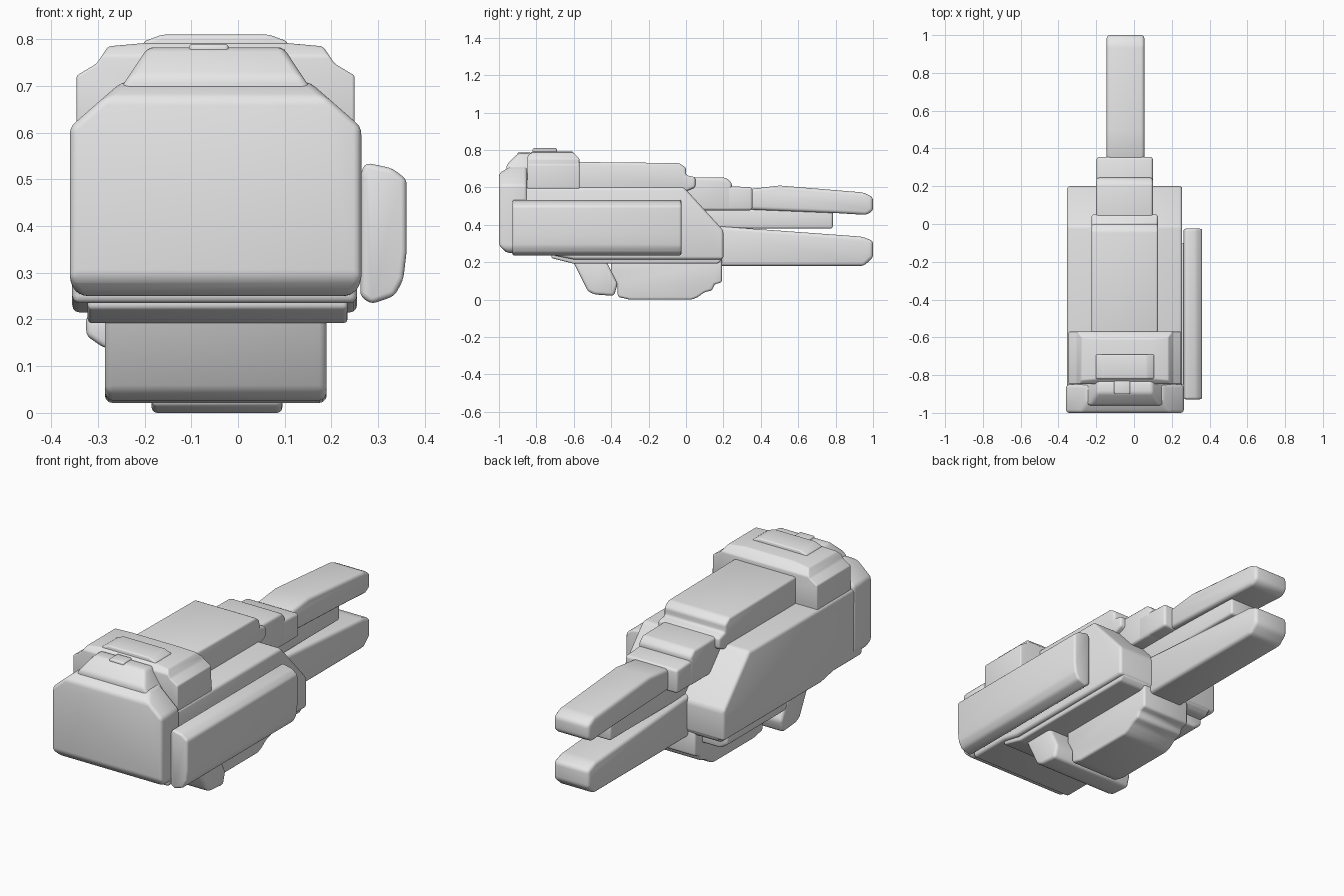
import bpy, bmesh, math
from mathutils import Vector

grey = bpy.data.materials.new("plain grey")
grey.diffuse_color = (0.8, 0.8, 0.8, 1)
MID = -0.048  # centre line of the body


def sym(half):
    """Mirror a half outline (offset from centre line, height) into a full one."""
    return [(MID + x, z) for x, z in half] + [(MID - x, z) for x, z in reversed(half)]


def prism(name, outline, axis, a, b, bevel=0.016, cuts=()):
    """Extrude an outline along x (side profile) or y (front profile), trim, round edges."""
    def place(p, t):
        return (t, p[0], p[1]) if axis == 'x' else (p[0], t, p[1])
    bm = bmesh.new()
    face = bm.faces.new([bm.verts.new(place(p, a)) for p in outline])
    ext = bmesh.ops.extrude_face_region(bm, geom=[face])
    shift = Vector((b - a, 0, 0)) if axis == 'x' else Vector((0, b - a, 0))
    bmesh.ops.translate(bm, vec=shift,
                        verts=[v for v in ext['geom'] if isinstance(v, bmesh.types.BMVert)])
    for co, no in cuts:
        bmesh.ops.bisect_plane(bm, geom=bm.verts[:] + bm.edges[:] + bm.faces[:],
                               plane_co=co, plane_no=no, clear_outer=True)
        bmesh.ops.holes_fill(bm, edges=[e for e in bm.edges if e.is_boundary])
    bmesh.ops.recalc_face_normals(bm, faces=bm.faces[:])
    edges = [e for e in bm.edges if len(e.link_faces) == 2
             and e.calc_face_angle(0) > math.radians(14)]
    bmesh.ops.bevel(bm, geom=edges, offset=bevel, segments=3, profile=0.5,
                    affect='EDGES', clamp_overlap=True)
    mesh = bpy.data.meshes.new(name)
    bm.to_mesh(mesh)
    bm.free()
    mesh.materials.append(grey)
    ob = bpy.data.objects.new(name, mesh)
    bpy.context.collection.objects.link(ob)
    bpy.ops.object.select_all(action='DESELECT')
    ob.select_set(True)
    bpy.context.view_layer.objects.active = ob
    bpy.ops.object.shade_smooth_by_angle(angle=math.radians(35))
    return ob


# Main body with sloping far end, and the plate beneath it
prism("main_body", [(-0.93, 0.235), (-0.93, 0.6), (-0.01, 0.6), (0.2, 0.37),
                    (0.2, 0.215), (-0.6, 0.215), (-0.7, 0.235)], 'x', -0.355, 0.255)
prism("under_plate", [(-0.72, 0.26), (-0.72, 0.222), (-0.6, 0.192), (0.17, 0.192),
                      (0.195, 0.215), (0.195, 0.26)], 'x', -0.322, 0.235, 0.01)

# Rear block and its raised crown
prism("rear_block", sym([(-0.29, 0.25), (-0.312, 0.275), (-0.312, 0.612), (-0.2, 0.71)]),
      'y', -1, -0.85, 0.022, [((0, -1, 0.29), (0, -1, -1)), ((0, -1, 0.675), (0, -0.6, 1))])
prism("rear_crown", sym([(-0.25, 0.64), (-0.2, 0.7), (-0.145, 0.783)]),
      'y', -0.96, -0.83, 0.014, [((0, -0.945, 0.735), (0, -1, 1))])
prism("rear_crown_ridge", [(-0.9, 0.75), (-0.9, 0.79), (-0.83, 0.79), (-0.83, 0.75)],
      'x', -0.105, -0.02, 0.008)

# Collar over the body with stepped top
prism("collar", sym([(-0.298, 0.585), (-0.298, 0.722), (-0.255, 0.748), (-0.23, 0.785),
                     (-0.14, 0.793)]), 'y', -0.848, -0.57, 0.016,
      [((0, -0.57, 0.755), (0, 1, 1)), ((0, -0.848, 0.765), (0, -1, 1))])
prism("collar_ridge", sym([(-0.155, 0.76), (-0.155, 0.795), (-0.115, 0.81)]),
      'y', -0.82, -0.69, 0.008)

# Top cover and the neck leading to the upper barrel
prism("top_cover", [(-0.58, 0.58), (-0.58, 0.736), (-0.035, 0.73), (0.0, 0.705),
                    (0.0, 0.665), (0.05, 0.655), (0.05, 0.6), (0.0, 0.58)],
      'x', -0.225, 0.127, 0.012)
prism("neck", [(-0.02, 0.5), (-0.02, 0.655), (0.215, 0.652), (0.245, 0.625),
               (0.245, 0.478), (0.1, 0.478)], 'x', -0.2, 0.1, 0.014)
prism("neck_end", [(0.15, 0.478), (0.15, 0.612), (0.355, 0.6), (0.355, 0.478)],
      'x', -0.198, 0.1, 0.014)

# Twin barrels and the rod between them
prism("upper_barrel", [(0.33, 0.482), (0.33, 0.59), (0.5, 0.61), (0.95, 0.573),
                       (1.0, 0.548), (1.0, 0.475), (0.965, 0.453), (0.8, 0.463)],
      'x', -0.145, 0.055, 0.018)
prism("lower_barrel", [(0.14, 0.18), (0.14, 0.395), (0.94, 0.337), (1.0, 0.315),
                       (1.0, 0.225), (0.95, 0.18)], 'x', -0.145, 0.055, 0.018)
prism("middle_rod", [(0.08, 0.38), (0.08, 0.49), (0.785, 0.475), (0.785, 0.38)],
      'x', -0.12, 0.03, 0.012)

# Side panel on the right
prism("side_panel", [(0.262, 0.25), (0.285, 0.233), (0.335, 0.25), (0.354, 0.285),
                     (0.361, 0.345), (0.361, 0.5), (0.33, 0.524), (0.272, 0.536),
                     (0.262, 0.51)], 'y', -0.928, -0.025, 0.012)
prism("panel_mount", [(-0.85, 0.32), (-0.85, 0.48), (-0.1, 0.48), (-0.1, 0.32)],
      'x', 0.24, 0.275, 0.005)

# Slanted handle, lower box and side lug underneath
prism("slanted_handle", [(-0.61, 0.215), (-0.525, 0.045), (-0.49, 0.028), (-0.385, 0.02),
                         (-0.365, 0.085), (-0.43, 0.215)], 'x', -0.285, 0.19, 0.016)
prism("lower_box", [(-0.4, 0.22), (-0.4, 0.14), (-0.365, 0.08), (-0.365, 0.015),
                    (-0.3, 0.0), (0.03, 0.0), (0.06, 0.012), (0.1, 0.04), (0.14, 0.05),
                    (0.152, 0.082), (0.192, 0.092), (0.192, 0.22)], 'x', -0.185, 0.095, 0.012)
prism("side_lug", [(-0.325, 0.21), (-0.325, 0.165), (-0.285, 0.138), (-0.15, 0.138),
                   (-0.15, 0.21)], 'y', -0.36, 0.13, 0.012)
